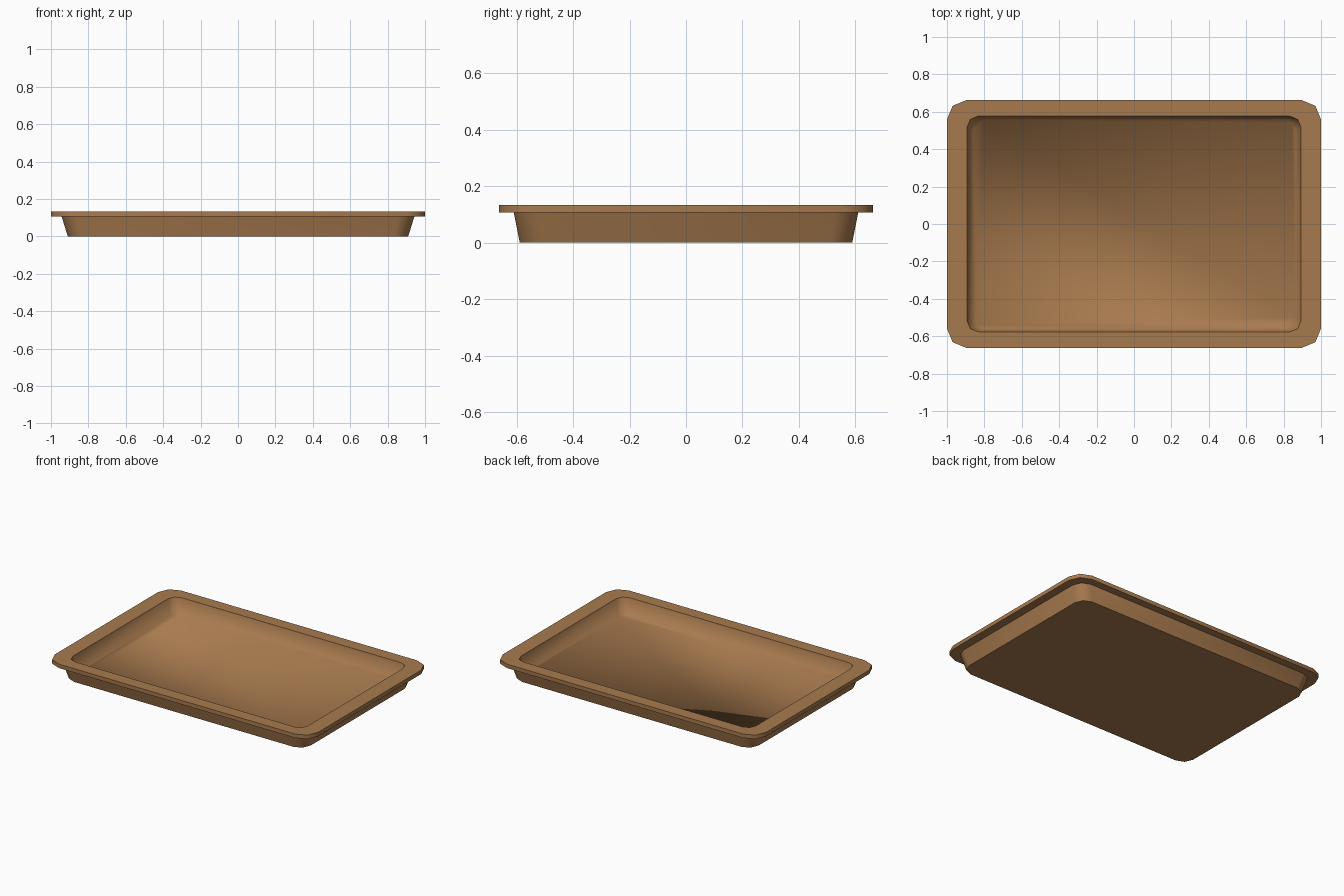
import bpy, bmesh, math

if "Cube" in bpy.data.objects:
    bpy.data.objects.remove(bpy.data.objects["Cube"])

wood = bpy.data.materials.new("warm_brown")
wood.diffuse_color = (0.39, 0.195, 0.077, 1.0)
wood.use_nodes = True
wood.node_tree.nodes["Principled BSDF"].inputs["Base Color"].default_value = wood.diffuse_color


def rounded_loop(hx, hy, r, steps=2):
    """Rounded rectangle outline, counter-clockwise, chamfered corners."""
    pts = []
    for k, (sx, sy) in enumerate([(1, 1), (-1, 1), (-1, -1), (1, -1)]):
        for i in range(steps + 1):
            a = math.radians(90 * k + 90 * i / steps)
            pts.append((sx * (hx - r) + r * math.cos(a),
                        sy * (hy - r) + r * math.sin(a)))
    return pts


# Outlines from the underside, out round the rim, then down into the tray:
# half width, half depth, corner radius, height, crisp edge
TAPER = 0.965
PROFILE = [
    (0.943 * TAPER, 0.610 * TAPER, 0.08 * TAPER, 0.0, True),     # base
    (0.943, 0.610, 0.08, 0.106, True),                           # under the rim
    (1.0, 0.662, 0.103, 0.106, True),                            # rim, lower edge
    (1.0, 0.662, 0.103, 0.133, True),                            # rim, upper edge
    (0.893, 0.577, 0.06, 0.133, True),                           # tray opening
    (0.893 * TAPER, 0.577 * TAPER, 0.06 * TAPER, 0.028, False),  # tray floor
]

bm = bmesh.new()
rings = [[bm.verts.new((x, y, z)) for x, y in rounded_loop(hx, hy, r)]
         for hx, hy, r, z, _ in PROFILE]
n = len(rings[0])

# Walls and rim
for lo, hi in zip(rings, rings[1:]):
    for i in range(n):
        j = (i + 1) % n
        bm.faces.new((lo[i], lo[j], hi[j], hi[i]))

# Underside and floor
bm.faces.new(rings[0][::-1])
bm.faces.new(rings[-1])
bmesh.ops.recalc_face_normals(bm, faces=bm.faces)

# Smooth surfaces with crisp outlines
for f in bm.faces:
    f.smooth = True
for ring, spec in zip(rings, PROFILE):
    if spec[4]:
        for i in range(n):
            bm.edges.get((ring[i], ring[(i + 1) % n])).smooth = False

mesh = bpy.data.meshes.new("tray")
bm.to_mesh(mesh)
bm.free()
mesh.materials.append(wood)
tray = bpy.data.objects.new("tray", mesh)
bpy.context.collection.objects.link(tray)
